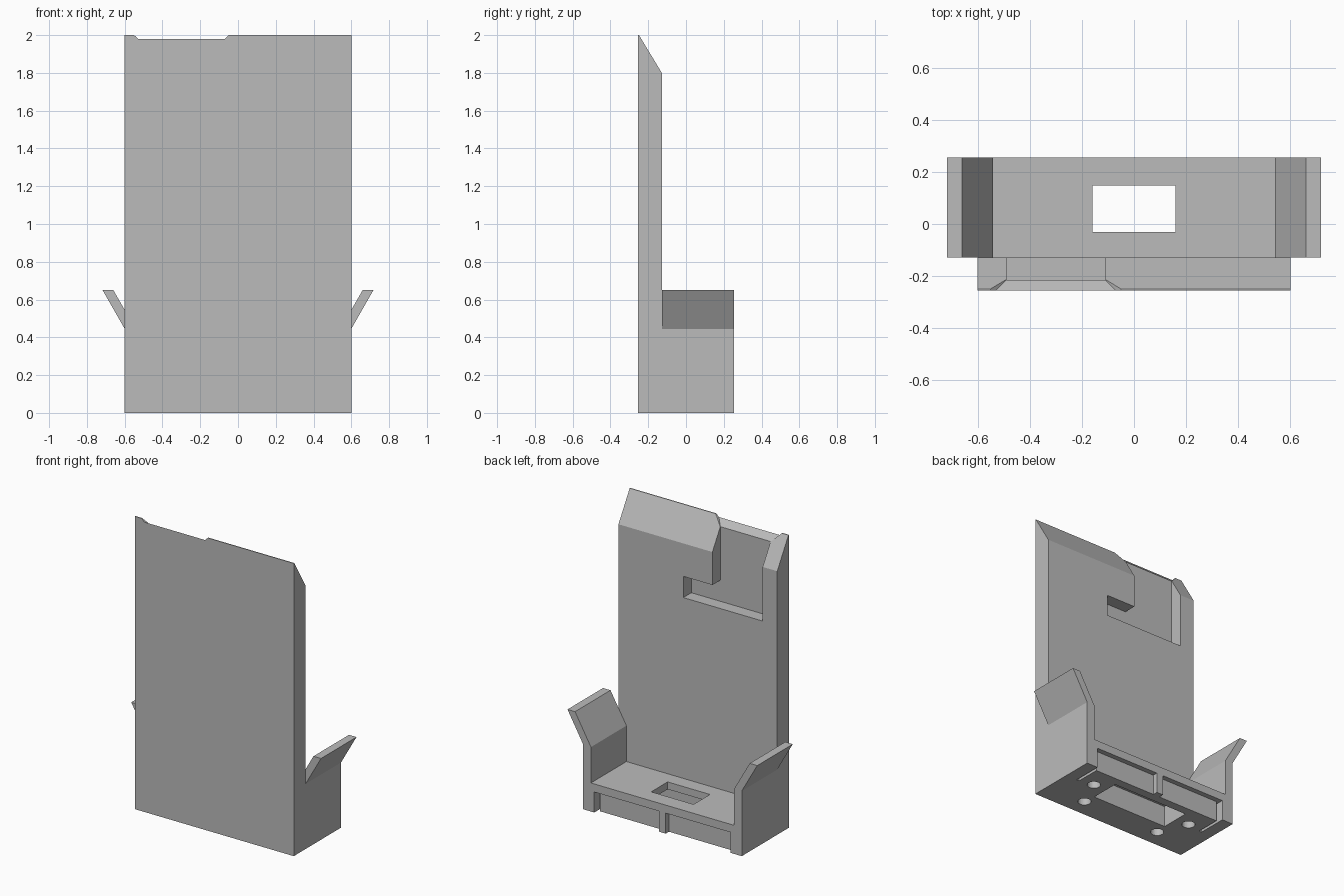
import bpy, bmesh
from mathutils import Vector

if "Cube" in bpy.data.objects:
    bpy.data.objects.remove(bpy.data.objects["Cube"], do_unlink=True)

GREY = (0.5, 0.5, 0.5, 1)
grey = bpy.data.materials.new("plain_grey")
grey.use_nodes = True
grey.diffuse_color = GREY
grey.node_tree.nodes["Principled BSDF"].inputs["Base Color"].default_value = GREY


def finish(name, bm):
    bmesh.ops.recalc_face_normals(bm, faces=bm.faces)
    mesh = bpy.data.meshes.new(name)
    bm.to_mesh(mesh)
    bm.free()
    mesh.materials.append(grey)
    obj = bpy.data.objects.new(name, mesh)
    bpy.context.collection.objects.link(obj)
    return obj


def extrude(name, points, direction):
    """Extrude a closed outline of 3D points along a direction."""
    bm = bmesh.new()
    face = bm.faces.new([bm.verts.new(p) for p in points])
    out = bmesh.ops.extrude_face_region(bm, geom=[face])["geom"]
    verts = [v for v in out if isinstance(v, bmesh.types.BMVert)]
    bmesh.ops.translate(bm, verts=verts, vec=Vector(direction))
    return finish(name, bm)


def box(name, x0, x1, y0, y1, z0, z1):
    outline = [(x0, y0, z0), (x1, y0, z0), (x1, y1, z0), (x0, y1, z0)]
    return extrude(name, outline, (0, 0, z1 - z0))


def cut(target, cutter):
    mod = target.modifiers.new("cut", 'BOOLEAN')
    mod.operation = 'DIFFERENCE'
    mod.solver = 'EXACT'
    mod.object = cutter
    bpy.context.view_layer.objects.active = target
    bpy.ops.object.modifier_apply(modifier=mod.name)
    bpy.data.objects.remove(cutter, do_unlink=True)


# Back plate with a sloped top, joined to the tray floor in one profile
W, FRONT, FACE, BACK, FLOOR = 0.6, -0.255, -0.128, 0.255, 0.195
profile = [(FRONT, 0), (BACK, 0), (BACK, FLOOR), (FACE, FLOOR),
           (FACE, 1.8), (-0.249, 2), (FRONT, 2)]
body = extrude("plate_and_tray", [(-W, y, z) for y, z in profile], (2 * W, 0, 0))

# L-shaped hook recess, open at the top
hook = [(-0.49, 1.43), (0.11, 1.43), (0.11, 1.575), (-0.11, 1.575),
        (-0.11, 2.1), (-0.49, 2.1)]
cut(body, extrude("hook_cutter", [(x, -0.215, z) for x, z in hook], (0, 0.2, 0)))

# Flared lead-in at the mouth of the recess
bm = bmesh.new()
for z, grow in ((1.94, 0), (2.04, 0.1)):
    for x, y in ((-0.49 - grow, -0.215 - grow), (-0.11 + grow, -0.215 - grow),
                 (-0.11 + grow, 0), (-0.49 - grow, 0)):
        bm.verts.new((x, y, z))
bmesh.ops.convex_hull(bm, input=bm.verts)
cut(body, finish("flare_cutter", bm))

# Connector window through the floor, with a wider pocket underneath
cut(body, box("window_cutter", -0.16, 0.16, -0.03, 0.147, -0.1, 0.4))
cut(body, box("pocket_cutter", -0.29, 0.29, -0.045, 0.16, -0.1, 0.145))

for side in (-1, 1):
    # Shallow panel recess and deep slit in the rear of the tray
    a, b = sorted((side * 0.025, side * 0.515))
    cut(body, box("panel_cutter", a, b, BACK - 0.035, 0.4, -0.1, 0.14))
    a, b = sorted((side * 0.495, side * 0.515))
    cut(body, box("slit_cutter", a, b, 0.05, 0.4, -0.1, 0.14))
    # Blind screw holes in the underside
    for x, y in ((0.39, 0.07), (0.30, -0.13)):
        bm = bmesh.new()
        bmesh.ops.create_cone(bm, cap_ends=True, segments=32, radius1=0.042,
                              radius2=0.042, depth=0.2)
        bmesh.ops.translate(bm, verts=bm.verts, vec=(side * x, y, 0))
        cut(body, finish("screw_cutter", bm))

    # Side wall that bends outward into a guide flap
    wall = [(0.54, FLOOR), (W, FLOOR), (W, 0.445), (0.717, 0.65),
            (0.66, 0.65), (0.54, 0.44)]
    extrude("left_guide" if side > 0 else "right_guide",
            [(side * x, FACE, z) for x, z in wall], (0, BACK - FACE, 0))
